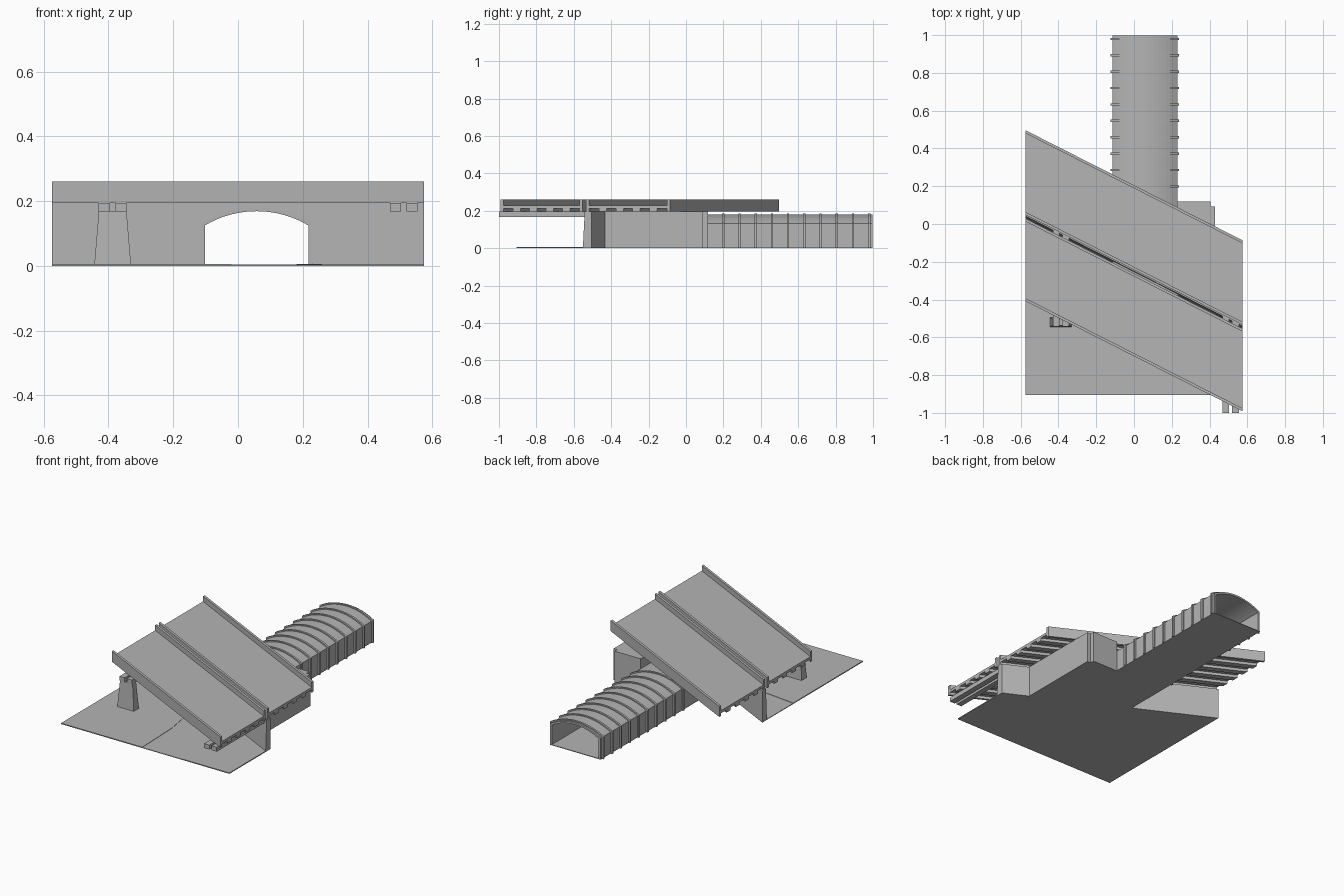
import bpy, bmesh, math

if "Cube" in bpy.data.objects:
    bpy.data.objects.remove(bpy.data.objects["Cube"])

concrete = bpy.data.materials.new("concrete_grey")
concrete.use_nodes = True
COLOUR = (0.46, 0.46, 0.46, 1)
concrete.diffuse_color = COLOUR
concrete.node_tree.nodes["Principled BSDF"].inputs["Base Color"].default_value = COLOUR

SKEW = -0.507      # slope of the road against the tunnel
HALF = 0.575       # half length of the deck
MID = 0.0575       # tunnel centre line


def skew(x, offset):
    return offset + SKEW * x


def loft(name, ring_a, ring_b):
    """Solid between two matching closed rings."""
    bm = bmesh.new()
    a = [bm.verts.new(p) for p in ring_a]
    b = [bm.verts.new(p) for p in ring_b]
    n = len(a)
    bm.faces.new(a)
    bm.faces.new(b[::-1])
    for i in range(n):
        j = (i + 1) % n
        bm.faces.new((a[i], b[i], b[j], a[j]))
    bmesh.ops.recalc_face_normals(bm, faces=bm.faces)
    mesh = bpy.data.meshes.new(name)
    bm.to_mesh(mesh)
    bm.free()
    mesh.materials.append(concrete)
    obj = bpy.data.objects.new(name, mesh)
    bpy.context.collection.objects.link(obj)
    return obj


def plate(name, outline, z0, z1):
    return loft(name, [(x, y, z0) for x, y in outline], [(x, y, z1) for x, y in outline])


def box(name, x0, x1, y0, y1, z0, z1):
    return plate(name, [(x0, y0), (x1, y0), (x1, y1), (x0, y1)], z0, z1)


def strip(name, y0, y1, z0, z1, x0=-HALF, x1=HALF):
    """Bar running along the skewed road; y0 and y1 are taken at x = 0."""
    return plate(name, [(x0, skew(x0, y0)), (x1, skew(x1, y0)),
                        (x1, skew(x1, y1)), (x0, skew(x0, y1))], z0, z1)


def arch(half, spring, crown, steps=16):
    """Tunnel outline from left foot over the crown to right foot."""
    rise = crown - spring
    radius = (half ** 2 + rise ** 2) / (2 * rise)
    sweep = math.asin(half / radius)
    pts = [(MID - half, 0.0)]
    for i in range(steps + 1):
        t = sweep * (2 * i / steps - 1)
        pts.append((MID + radius * math.sin(t), crown - radius + radius * math.cos(t)))
    return pts + [(MID + half, 0.0)]


def shell(name, outer, inner, front, back):
    ring = outer + inner[::-1]
    return loft(name, [(x, front(x), z) for x, z in ring], [(x, back(x), z) for x, z in ring])


# Tunnel lining with evenly spaced ribs
WALL_FRONT, WALL_BACK = -0.25, -0.215
inner = arch(0.16, 0.125, 0.169)
outer = arch(0.172, 0.132, 0.180)
rib = arch(0.182, 0.136, 0.186)
shell("tunnel_lining", outer, inner,
      lambda x: skew(x, WALL_FRONT - 0.005), lambda x: 0.998)
for i in range(10):
    y = 0.98 - i * 0.0868
    shell(f"tunnel_rib_{i + 1}", rib, outer, lambda x: y - 0.006, lambda x: y + 0.006)

# Skewed abutment wall with the arch cut out of it
outline = [(-HALF, 0), *outer, (HALF, 0), (HALF, 0.195), (-HALF, 0.195)]
loft("abutment_wall",
     [(x, skew(x, WALL_FRONT - 0.01 * (1 - z / 0.195)), z) for x, z in outline],
     [(x, skew(x, WALL_BACK), z) for x, z in outline])

# Block beside the tunnel and its return wall
plate("abutment_block", [(0.228, skew(0.228, WALL_BACK)), (0.405, skew(0.405, WALL_BACK)),
                         (0.405, 0.118), (0.228, 0.118)], 0, 0.195)
plate("return_wall", [(0.405, skew(0.405, WALL_BACK)), (0.43, skew(0.43, WALL_BACK)),
                      (0.43, 0.092), (0.405, 0.092)], 0, 0.195)

# Ground: thin base plus the raised verges beside the curved road
plate("ground", [(-HALF, -0.905), (HALF, -0.905), (HALF, skew(HALF, WALL_BACK)),
                 (0.43, skew(0.43, WALL_BACK)), (0.43, 0.09), (0.23, 0.09), (0.23, 0.998),
                 (-0.115, 0.998), (-0.115, skew(-0.115, WALL_BACK)),
                 (-HALF, skew(-HALF, WALL_BACK))], 0, 0.004)
plate("left_verge", [(-HALF, -0.905), (-0.02, -0.905), (-0.03, -0.6), (-0.06, -0.42),
                     (-0.12, -0.32), (-0.22, -0.27), (-0.36, -0.25), (-HALF, -0.225)],
      0.004, 0.006)
plate("right_verge", [(0.26, -0.905), (HALF, -0.905), (HALF, skew(HALF, WALL_FRONT)),
                      (0.23, skew(0.23, WALL_FRONT)), (0.18, -0.6)], 0.004, 0.006)

# Two parallel road decks: slab, edge parapets, beams below
PARAPET = 0.016
for label, y0, y1 in (("front", -0.7, -0.262), ("back", -0.243, 0.205)):
    strip(f"{label}_deck_slab", y0 + PARAPET, y1 - PARAPET, 0.212, 0.228)
    strip(f"{label}_deck_front_parapet", y0, y0 + PARAPET, 0.195, 0.26)
    strip(f"{label}_deck_back_parapet", y1 - PARAPET, y1, 0.195, 0.26)
    gap = (y1 - y0) / 5
    for i in range(1, 5):
        c = y0 + i * gap
        strip(f"{label}_deck_beam_{i}", c - 0.02, c + 0.02, 0.195, 0.212)

# Paired cross girders carrying the front deck
for label, xc, y0 in (("left", -0.387, -0.542), ("right", 0.512, -1.0)):
    for k, side in ((1, -1), (2, 1)):
        c = xc + side * 0.0255
        box(f"{label}_girder_{k}", c - 0.0175, c + 0.0175, y0,
            skew(c, WALL_FRONT) + 0.01, 0.168, 0.195)

# Tapered pier under the left girders
loft("pier",
     [(-0.444, -0.545, 0), (-0.33, -0.545, 0), (-0.33, -0.495, 0), (-0.444, -0.495, 0)],
     [(-0.43, -0.537, 0.168), (-0.344, -0.537, 0.168),
      (-0.344, -0.503, 0.168), (-0.43, -0.503, 0.168)])
